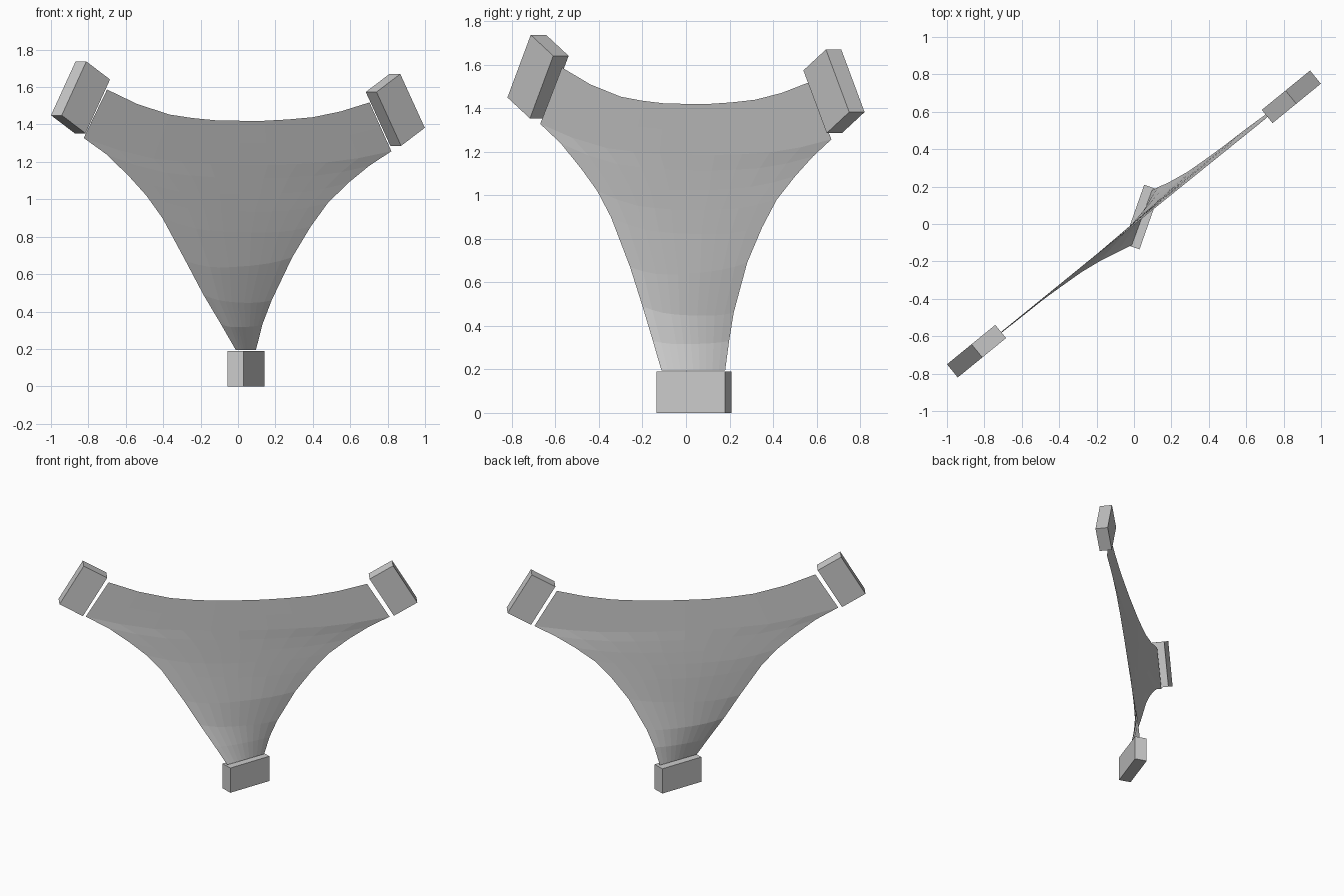
import bpy
from math import radians
from mathutils import Vector, Matrix

if "Cube" in bpy.data.objects:
    bpy.data.objects.remove(bpy.data.objects["Cube"])


def anchor_block(name, centre, heading, elevation):
    """Identical block whose short axis points outward from the membrane."""
    bpy.ops.mesh.primitive_cube_add(size=1)
    ob = bpy.context.object
    ob.name = name
    ob.matrix_world = (Matrix.Translation(centre)
                       @ Matrix.Rotation(radians(heading), 4, 'Z')
                       @ Matrix.Rotation(radians(-elevation), 4, 'Y')
                       @ Matrix.Diagonal((0.19, 0.091, 0.334, 1)))


# Three anchor blocks
anchor_block("base_block", (0.042, 0.037, 0.095), 70.6, -90)
anchor_block("right_block", (0.841, 0.68, 1.478), 39.2, 30.5)
anchor_block("left_block", (-0.842, -0.68, 1.545), 219.2, 30.5)

# Membrane boundary: the sides run from the base up and along a block
left = [Vector(p) for p in (
    (-.012, -.113, .195), (-.09, -.152, .33), (-.185, -.2, .49),
    (-.28, -.257, .67), (-.404, -.345, .9), (-.49, -.408, 1.02),
    (-.58, -.48, 1.12), (-.70, -.575, 1.238), (-.825, -.67, 1.328),
    (-.763, -.62, 1.457), (-.70, -.57, 1.587))]
right = [Vector(p) for p in (
    (.096, .18, .195), (.13, .198, .33), (.18, .219, .46),
    (.29, .281, .69), (.388, .35, .853), (.48, .417, .98),
    (.59, .502, 1.088), (.70, .583, 1.178), (.82, .668, 1.257),
    (.762, .615, 1.387), (.703, .562, 1.518))]
top_xz = ((-.70, 1.587), (-.54, 1.51), (-.366, 1.453), (-.24, 1.434),
          (-.115, 1.422), (.01, 1.42), (.14, 1.42), (.27, 1.427),
          (.40, 1.439), (.55, 1.47), (.703, 1.518))
N = 10
top = [Vector((x, .807 * x - .005, z)) for x, z in top_xz]
bottom = [left[0].lerp(right[0], i / N) for i in range(N + 1)]

# Blend the four boundary curves into one stretched sheet
verts = []
for j in range(N + 1):
    v = j / N
    for i in range(N + 1):
        u = i / N
        corners = left[0].lerp(right[0], u).lerp(left[N].lerp(right[N], u), v)
        verts.append(bottom[i].lerp(top[i], v) + left[j].lerp(right[j], u) - corners)
W = N + 1
faces = [(j * W + i, j * W + i + 1, (j + 1) * W + i + 1, (j + 1) * W + i)
         for j in range(N) for i in range(N)]
mesh = bpy.data.meshes.new("membrane")
mesh.from_pydata(verts, [], faces)
mesh.update()
bpy.context.collection.objects.link(bpy.data.objects.new("membrane", mesh))
